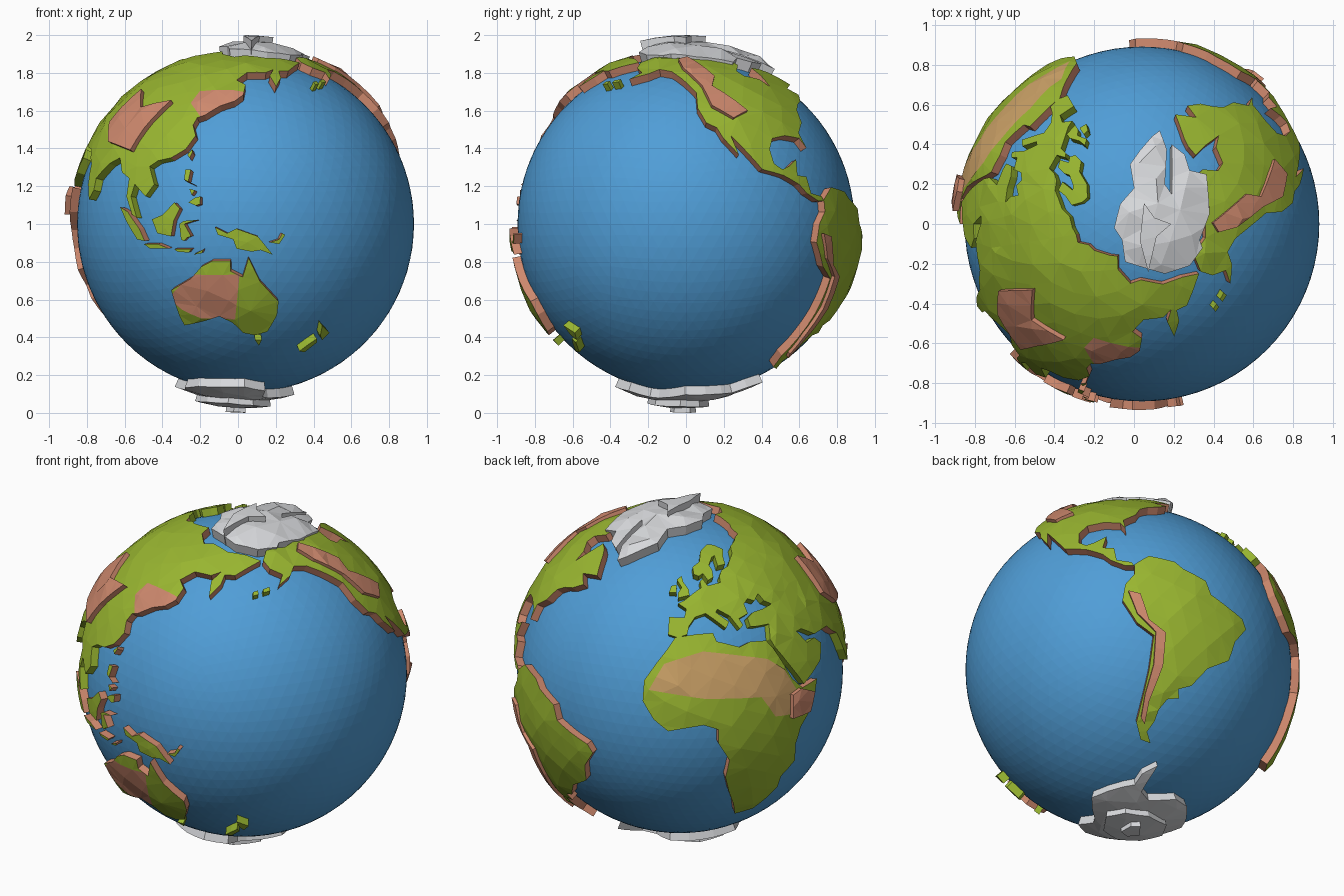
import bpy, bmesh, math, random
from mathutils import Vector
from mathutils.geometry import delaunay_2d_cdt

random.seed(4)
CENTRE = Vector((0.04, 0, 1.0))
OCEAN_R, COAST_R, BASE_R = 0.892, 0.936, 0.87
FRONT_LON = 141


def material(name, *rgb):
    m = bpy.data.materials.new(name)
    m.diffuse_color = (*rgb, 1)
    return m


MATS = [material("ocean blue", 0.08, 0.34, 0.68), material("grass green", 0.32, 0.47, 0.03),
        material("clay brown", 0.62, 0.25, 0.155), material("sand", 0.62, 0.37, 0.14),
        material("ice white", 0.68, 0.69, 0.71)]
BLUE, GREEN, BROWN, SAND, ICE = range(5)


def geo(nums):
    """Longitude, latitude pairs to unit directions."""
    out = []
    for lon, lat in zip(nums[::2], nums[1::2]):
        t, p = math.radians(lon - FRONT_LON), math.radians(lat)
        out.append(Vector((math.cos(p) * math.sin(t), -math.cos(p) * math.cos(t), math.sin(p))))
    return out


def polar(nums, side):
    """Plan x, y pairs near a pole to unit directions."""
    out = []
    for x, y in zip(nums[::2], nums[1::2]):
        a, b = (x - CENTRE.x) / 0.95, y / 0.95
        out.append(Vector((a, b, side * math.sqrt(1 - a * a - b * b))))
    return out


def dense(dirs, step=math.radians(6)):
    """Split long outline edges along the sphere."""
    out = []
    for a, b in zip(dirs, dirs[1:] + dirs[:1]):
        n = max(1, math.ceil(a.angle(b) / step))
        out += [a.slerp(b, i / n) for i in range(n)]
    return out


# evenly spread inner points that give the land its facets
N = 750
SPREAD = []
for i in range(N):
    z = 1 - (2 * i + 1) / N
    a = i * math.pi * (3 - math.sqrt(5))
    s = math.sqrt(1 - z * z)
    SPREAD.append(Vector((s * math.cos(a), s * math.sin(a), z)))


def land(name, dirs, top=GREEN, wall=BROWN, r=COAST_R, rise=0.0, rough=0.010, paint=None, green_south=False):
    """Raised curved slab from an outline; paint = (outline, material) cut into the top."""
    outline = dense(dirs)
    mid = sum(outline, Vector()).normalized()
    q = mid.rotation_difference(Vector((0, 0, 1)))
    flat = lambda v: Vector(((q @ v).x / (1 + (q @ v).z), (q @ v).y / (1 + (q @ v).z)))
    loops = [outline] + ([dense(paint[0])] if paint else [])
    pts, faces = [], []
    for loop in loops:
        ps = [flat(v) for v in loop]
        if sum(a.cross(b) for a, b in zip(ps, ps[1:] + ps[:1])) < 0:
            ps.reverse()
        faces.append(list(range(len(pts), len(pts) + len(ps))))
        pts += ps
    reach = min(mid.dot(v) for v in outline)
    edge_dirs = [v for loop in loops for v in loop]
    for v in SPREAD:
        if mid.dot(v) > reach and max(v.dot(e) for e in edge_dirs) < math.cos(math.radians(2.5)):
            pts.append(flat(v))
    vs, _, fs, _, _, ids = delaunay_2d_cdt(pts, [], faces, 0, 1e-6)
    bm = bmesh.new()
    back = q.inverted()
    bv = []
    for p in vs:
        d = 1 + p.length_squared
        bv.append(bm.verts.new(back @ Vector((2 * p.x / d, 2 * p.y / d, (2 - d) / d))))
    for f, own in zip(fs, ids):
        if 0 in own:
            bm.faces.new([bv[i] for i in f]).material_index = paint[1] if 1 in own else top
    bmesh.ops.delete(bm, geom=[v for v in bm.verts if not v.link_faces], context='VERTS')
    # coast walls
    rim = [e for e in bm.edges if e.is_boundary]
    rim_verts = {v for e in rim for v in e.verts}
    tops = list(bm.verts)
    low = {v: bm.verts.new(v.co.normalized() * BASE_R) for v in rim_verts}
    for e in rim:
        loop = e.link_loops[0]
        a, b = loop.vert, loop.link_loop_next.vert
        f = bm.faces.new((b, a, low[a], low[b]))
        f.material_index = GREEN if green_south and a.co.z < 0.36 else wall
    for v in tops:
        v.co = v.co.normalized() * (r if v in rim_verts else r + rise + random.uniform(0, rough))
    me = bpy.data.meshes.new(name)
    bm.to_mesh(me)
    bm.free()
    for m in MATS:
        me.materials.append(m)
    ob = bpy.data.objects.new(name, me)
    ob.location = CENTRE
    bpy.context.collection.objects.link(ob)


# ocean ball
bpy.ops.mesh.primitive_ico_sphere_add(subdivisions=5, radius=OCEAN_R, location=CENTRE)
ocean = bpy.context.object
ocean.name = "ocean"
ocean.data.materials.append(MATS[BLUE])

# continents
land("africa", geo([-6, 36, 3, 37, 10, 37, 11, 34, 20, 31, 25, 32, 32, 31, 34, 28, 37, 21, 39, 16, 43, 11.5, 51, 12,
                    47, 4, 41, -2, 39, -8, 40, -15, 35, -20, 35, -25, 32, -29, 27, -34, 19, -35, 17, -29, 14, -22,
                    12, -15, 13, -8, 9, -1, 9, 4, 4, 6, -3, 5, -8, 4, -13, 8, -17, 14, -17, 21, -13, 27, -9, 32]),
     paint=(geo([-15, 18, -10, 27, 5, 31, 20, 28, 30, 25, 36, 20, 40, 12, 37, 4, 30, 5, 25, 13, 5, 15]), SAND))
land("europe", geo([-9, 37, -5, 36, -1, 37, 0, 40, 3, 43, 8, 44, 11, 42, 16, 38, 18, 40, 13, 44, 14, 45, 19, 42,
                    22, 37, 24, 38, 23, 40.5, 28, 41.5, 28, 45, 31, 46.5, 34, 45, 38, 47, 39, 44, 42, 42, 48, 42,
                    60, 45, 60, 52, 60, 60, 60, 69, 54, 68, 45, 67, 40, 64, 34, 62, 30, 60, 24, 59, 21, 57, 20, 54.5,
                    12, 54, 10, 57, 8, 56, 8, 53.5, 4, 52, -2, 49, -5, 48, -1, 46, -2, 43, -9, 43]), wall=GREEN)
land("southwest_asia", geo([48, 42, 42, 42, 36, 41.5, 31, 41.5, 27, 40, 27, 37, 30, 36.5, 36, 36, 34, 31, 35, 28,
                            39, 21, 44, 12.5, 55, 17, 59, 22, 56, 25, 51, 25, 48, 30, 51, 30, 57, 26, 60, 35,
                            60, 45]), wall=GREEN)
land("asia", geo([60, 69, 67, 69, 72, 72, 80, 73, 95, 76, 104, 77.5, 113, 74, 130, 71, 140, 72.5, 160, 70, 178, 69,
                  190, 66, 178, 63, 170, 60, 163, 60, 162, 56, 157, 51, 155.5, 57, 160, 61, 154, 59, 142, 59,
                  136, 54.5, 141, 52, 140, 47, 136, 44, 130, 42, 124, 38, 121, 37, 120, 34, 122, 30, 119, 25,
                  114, 22, 109, 21, 106, 19, 109, 13, 106, 9, 101, 13, 100, 9, 103, 2, 101, 3, 98, 9, 98, 15,
                  94, 17, 91, 22, 86, 20, 80, 15, 80, 11, 77.5, 8, 75, 13, 73, 20, 70, 22, 67, 25, 57, 26,
                  60, 35, 60, 45, 60, 52, 60, 60]), green_south=True,
     paint=(geo([116, 43, 118, 48.5, 143, 48, 138, 41, 124, 35.5]), BROWN))
land("north_america", geo([-168, 66, -162, 70, -156, 71, -141, 69.5, -128, 70, -115, 68, -97, 68, -88, 68, -87, 64,
                           -94, 60, -92, 57, -83, 55, -80, 51, -78, 57, -77, 62, -70, 61, -65, 59, -62, 57, -56, 52,
                           -66, 50, -60, 47, -65, 44, -70, 42.5, -74, 40, -76, 35, -81, 31, -80, 25.5, -82, 29,
                           -89, 30, -95, 29, -97.5, 25, -97, 20, -94, 18, -91, 19, -87, 21.5, -88, 16, -84, 15.5,
                           -83, 10, -78, 9, -77, 7.5, -80, 7.5, -85, 10, -88, 13, -94, 16, -102, 18, -106, 23,
                           -112, 30, -110, 23, -115, 29, -117, 33, -121, 35, -124, 41, -124, 48, -131, 55,
                           -138, 59.5, -147, 61, -153, 58, -163, 55, -158, 59, -165, 62]))
land("south_america", geo([-77, 8, -72, 12, -63, 10.5, -60, 8, -52, 5, -50, 0, -44, -2.5, -37, -5, -35, -8, -39, -14,
                           -40, -21, -48, -26, -53, -33, -58, -35, -57, -38, -62, -39, -65, -43, -66, -47, -69, -51,
                           -66, -55, -72, -54, -75, -48, -73, -40, -71, -30, -70, -18, -76, -14, -81, -6, -80, 0,
                           -77, 4]))
land("australia", geo([114, -22, 122, -18, 126, -14, 130, -12, 136, -12, 136, -15.5, 140, -17.5, 142, -11, 146, -19,
                       153, -26, 153, -31, 150, -37.5, 145, -39, 140, -38, 136, -34, 131, -31.5, 124, -33.5,
                       116, -35, 115, -31]),
     paint=(geo([112, -25, 122, -16.5, 139, -16.5, 137, -32.5, 124, -32, 117, -29]), BROWN))

# raised highlands standing on the continents
land("central_asian_plateau", geo([78, 40, 82, 48, 92, 40, 107, 43, 100, 32, 97, 24, 83, 27, 76, 34]), BROWN, r=0.963)
land("western_mountains", geo([-135, 66, -128, 68, -113, 55, -116, 50, -103, 39, -110, 36, -118, 41, -121, 50,
                               -131, 60]), BROWN, r=0.958)
land("southern_ridge", geo([-79, -3, -75, -4, -72, -13, -66, -17, -66, -28, -70, -40, -71, -48, -73, -46, -72, -38,
                            -69.5, -28, -69.5, -17, -76, -11]), BROWN, r=0.956)
land("east_african_highlands", geo([36, 3, 37, 11, 41, 12, 47, 9, 44, 3]), BROWN, r=0.966)

# islands
GREEN_ISLES = {
    "scandinavia": [5, 59, 8, 58, 11, 59, 13, 56, 17, 57, 18, 60, 17, 62, 22, 65, 25, 65.5, 23, 61, 29, 61, 31, 64,
                    36, 67, 31, 70, 25, 71, 15, 68.5, 11, 64, 5, 62],
    "britain": [-5, 50, 1, 51, 1, 53, -2, 56, -3, 58.5, -6, 57, -3, 54, -5, 52],
    "ireland": [-10, 52, -6, 52, -6, 55, -9, 54.5],
    "tasmania": [145, -41, 148, -41, 147, -43.5],
    "new_zealand_north": [173, -35, 178, -38, 176, -41, 174, -39],
    "new_zealand_south": [173, -40.5, 174, -42, 170, -46.5, 167, -46, 170, -43],
    "aleutian_west": [181, 52, 184, 52.5, 184, 54, 181, 53.5],
    "aleutian_east": [187, 53, 191, 53.5, 191, 55, 187, 54.3],
}
BROWN_ISLES = {
    "new_guinea": [131, -1, 135, -3, 138, -1.5, 145, -4, 150, -10, 146, -8.5, 143, -9, 138, -8, 137, -5, 132, -3.5],
    "new_britain": [149, -6, 152, -5, 153, -3, 154, -3.5, 152, -6.5],
    "borneo": [109, 1.5, 113, 3, 117, 7, 119, 5, 117, 1, 116, -4, 111, -3],
    "sumatra": [95.5, 5.5, 99, 4, 104, -1.5, 106, -5.5, 103, -5, 98.5, 1],
    "java": [105.5, -6.5, 111, -6.5, 115, -8, 108, -8],
    "lesser_sunda": [117, -8.2, 123, -8.2, 122, -9.3, 118, -9],
    "timor": [123.5, -10, 127, -8.3, 126.5, -9.5],
    "sulawesi": [119, 0, 120.5, 1, 125, 1.3, 120.7, 0, 123, -4, 121.5, -4.5, 120.5, -5.5, 119.5, -5],
    "luzon": [120, 18, 122, 18, 121.5, 14, 124, 12.8, 120, 14.5],
    "visayas": [122, 11.5, 124, 11, 123, 9.5],
    "mindanao": [122, 7, 124, 8.5, 126, 9, 126, 6.5, 124.5, 6],
    "taiwan": [120, 23, 121.5, 25, 121.8, 24, 121, 22],
}
for isles, wall in ((GREEN_ISLES, GREEN), (BROWN_ISLES, BROWN)):
    for name, pts in isles.items():
        land(name, geo(pts), wall=wall, rough=0.004)

# polar ice
land("arctic_ice", polar([.13, .47, .165, .375, .155, .2, .19, .15, .19, .4, .255, .35, .28, .27, .365, .25, .38, .05,
                          .33, -.08, .345, -.12, .28, -.21, .155, -.25, -.045, -.19, -.06, -.08, -.1, -.02, -.07, .1,
                          0, .18, -.02, .3, .03, .37, .09, .44], 1), ICE, ICE, r=0.95, rise=0.015)
land("arctic_ridge", polar([.05, .1, .1, .03, .18, 0, .11, -.06, .07, -.23, .03, -.08], 1), ICE, ICE, r=1.0, rough=0)
land("antarctic_ice", geo([-57, -63, -60, -70, -62, -75, -45, -78, -30, -76, -15, -72, 5, -70, 30, -69, 50, -66.5,
                           70, -69, 80, -67, 100, -66, 120, -66.5, 140, -66.5, 160, -70, 166, -77, 180, -78.5,
                           -155, -77.5, -130, -74, -105, -74, -85, -73, -72, -72, -67, -67]), ICE, ICE, r=0.94)
land("antarctic_plateau", polar([-.22, -.03, -.15, .09, 0, .12, .12, .07, .17, -.03, .08, -.16, -.05, -.2, -.16, -.14],
                                -1), ICE, ICE, r=0.975, rough=0.004)
land("antarctic_peak", polar([-.06, -.03, 0, .05, .04, .02, .04, -.06, -.02, -.08], -1), ICE, ICE, r=1.0, rough=0)
